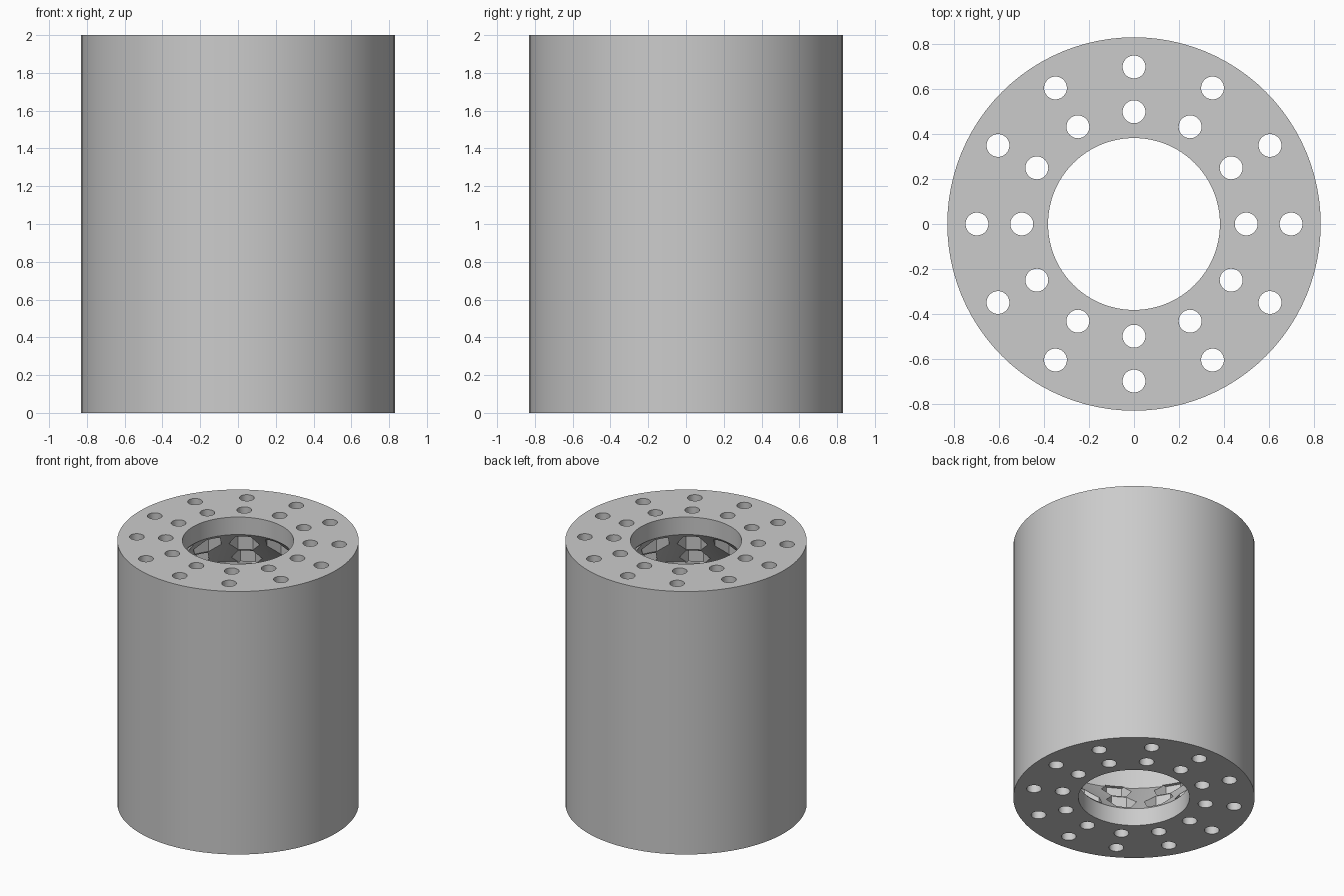
import bpy, bmesh, math

HEIGHT = 2.0
OUTER, BORE, CAVITY = 0.832, 0.383, 0.767
LIP = 0.133                          # thickness of each end plate at the bore
SHOULDER = LIP + CAVITY - BORE       # the cavity flares at 45 degrees
BOLT_CIRCLES = (0.5, 0.7)
COUNT = 12

cube = bpy.data.objects.get("Cube")
if cube:
    bpy.data.objects.remove(cube, do_unlink=True)

grey = bpy.data.materials.new("plain grey")
grey.use_nodes = True
colour = (0.6, 0.6, 0.6, 1)
grey.diffuse_color = colour
grey.node_tree.nodes["Principled BSDF"].inputs["Base Color"].default_value = colour


def make_object(name, bm):
    bmesh.ops.recalc_face_normals(bm, faces=bm.faces)
    mesh = bpy.data.meshes.new(name)
    bm.to_mesh(mesh)
    bm.free()
    mesh.materials.append(grey)
    obj = bpy.data.objects.new(name, mesh)
    bpy.context.scene.collection.objects.link(obj)
    return obj


def add_ring(bm, radius, z, sides, x=0, y=0, start=0):
    angles = [start + math.tau * i / sides for i in range(sides)]
    return [bm.verts.new((x + radius * math.cos(a), y + radius * math.sin(a), z))
            for a in angles]


def bridge(bm, lower, upper):
    for i in range(len(lower)):
        bm.faces.new((lower[i - 1], lower[i], upper[i], upper[i - 1]))


def lathe(name, profile, sides):
    """Closed profile of (radius, height) turned around the z axis."""
    bm = bmesh.new()
    rings = [add_ring(bm, r, z, sides) for r, z in profile]
    for i in range(len(rings)):
        bridge(bm, rings[i - 1], rings[i])
    return make_object(name, bm)


def prism_pattern(name, radius, sides, spans):
    """Vertical prisms, one flat facing outward, at every bolt position."""
    bm = bmesh.new()
    for circle in BOLT_CIRCLES:
        for i in range(COUNT):
            a = math.tau * i / COUNT
            x, y = circle * math.cos(a), circle * math.sin(a)
            for low, high in spans:
                ends = [add_ring(bm, radius, z, sides, x, y, a + math.pi / sides)
                        for z in (low, high)]
                bridge(bm, *ends)
                for end in ends:
                    bm.faces.new(end)
    cutter = make_object(name, bm)
    cutter.hide_render = True
    return cutter


def subtract(obj, cutter):
    """Cut with the first solver that gives a result, then drop the cutter."""
    cut = obj.modifiers.new("cut", 'BOOLEAN')
    cut.operation = 'DIFFERENCE'
    cut.object = cutter
    for solver in ('MANIFOLD', 'EXACT', 'FLOAT'):
        cut.solver = solver
        bpy.context.view_layer.update()
        depsgraph = bpy.context.evaluated_depsgraph_get()
        result = bpy.data.meshes.new_from_object(obj.evaluated_get(depsgraph))
        if len(result.polygons) > len(obj.data.polygons):
            break
    obj.modifiers.clear()
    obj.data = result
    bpy.data.objects.remove(cutter, do_unlink=True)


# Hollow body: narrow bore at both ends, wide cavity between
body = lathe("hollow_cylinder", [
    (OUTER, 0), (OUTER, HEIGHT),
    (BORE, HEIGHT), (BORE, HEIGHT - LIP),
    (CAVITY, HEIGHT - SHOULDER), (CAVITY, SHOULDER),
    (BORE, LIP), (BORE, 0)], 96)

# Hexagonal nut pockets sunk into the flared shoulders
subtract(body, prism_pattern("nut_pocket_cutter", 0.106, 6, [
    (LIP, SHOULDER + 0.01), (HEIGHT - SHOULDER - 0.01, HEIGHT - LIP)]))

# Round bolt holes through both end plates
subtract(body, prism_pattern("bolt_hole_cutter", 0.051, 32,
                             [(-0.1, HEIGHT + 0.1)]))

bpy.ops.object.select_all(action='DESELECT')
body.select_set(True)
bpy.context.view_layer.objects.active = body
bpy.ops.object.shade_smooth_by_angle(angle=math.radians(30))
